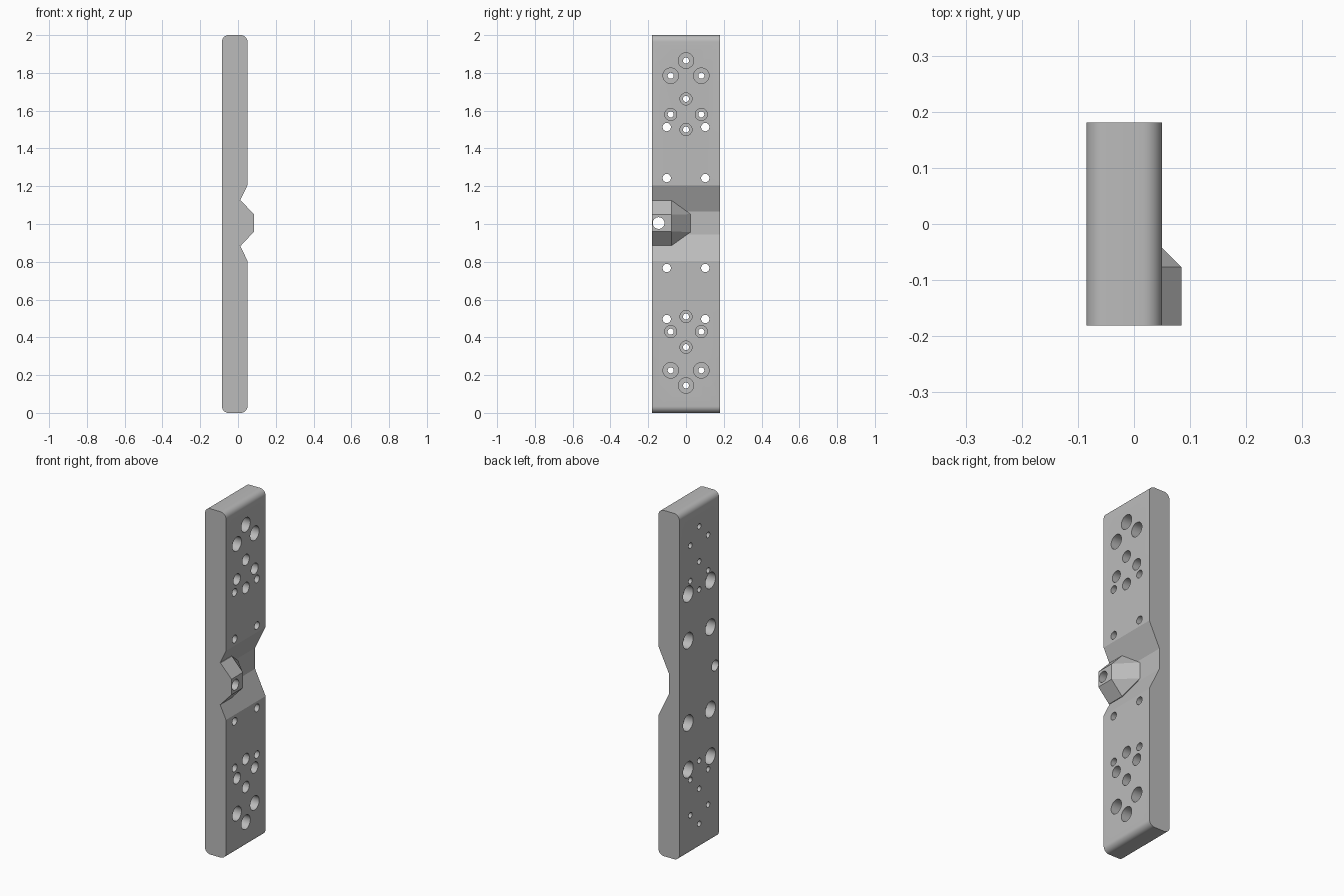
import bpy, bmesh, math
from mathutils import Matrix

if "Cube" in bpy.data.objects:
    bpy.data.objects.remove(bpy.data.objects["Cube"], do_unlink=True)

BACK, FACE, FLOOR = -0.085, 0.05, -0.0175   # x of the back, face and notch floor
HALF_W, MID_Z, HEIGHT, ROUND = 0.181, 1.005, 2.0, 0.035

grey = bpy.data.materials.new("plain grey")
grey.use_nodes = True
colour = (0.5, 0.5, 0.5, 1)
grey.diffuse_color = colour
grey.node_tree.nodes["Principled BSDF"].inputs["Base Color"].default_value = colour


def make_object(name, bm):
    bmesh.ops.recalc_face_normals(bm, faces=bm.faces)
    mesh = bpy.data.meshes.new(name)
    bm.to_mesh(mesh)
    bm.free()
    mesh.materials.append(grey)
    obj = bpy.data.objects.new(name, mesh)
    bpy.context.collection.objects.link(obj)
    return obj


def corner(x, z, start):
    """Quarter-circle points around a rounded corner."""
    steps = 8
    return [(x + ROUND * math.cos(a), z + ROUND * math.sin(a))
            for a in (start + math.pi / 2 * i / steps for i in range(steps + 1))]


# Long plate: rounded profile with a notch, extruded across the width
low, high = ROUND, HEIGHT - ROUND
profile = corner(FACE - ROUND, low, -math.pi / 2)
profile += [(FACE, MID_Z - 0.2), (FLOOR, MID_Z - 0.06),
            (FLOOR, MID_Z + 0.06), (FACE, MID_Z + 0.2)]
profile += corner(FACE - ROUND, high, 0)
profile += corner(BACK + ROUND, high, math.pi / 2)
profile += corner(BACK + ROUND, low, math.pi)
bm = bmesh.new()
face = bm.faces.new([bm.verts.new((x, -HALF_W, z)) for x, z in profile])
side = bmesh.ops.extrude_face_region(bm, geom=[face])["geom"]
bmesh.ops.translate(bm, vec=(0, 2 * HALF_W, 0),
                    verts=[v for v in side if isinstance(v, bmesh.types.BMVert)])
plate = make_object("drilled_plate", bm)

# Faceted boss in the notch, bedded into the plate
bm = bmesh.new()
for s in (-1, 1):
    for y in (-HALF_W, -0.077):
        bm.verts.new((0.085, y, MID_Z + s * 0.045))
        bm.verts.new((0.015, y, MID_Z + s * 0.12))
        bm.verts.new((-0.05, y, MID_Z + s * 0.12))
    bm.verts.new((FLOOR, 0.025, MID_Z + s * 0.047))
    bm.verts.new((-0.05, 0.025, MID_Z + s * 0.047))
bmesh.ops.convex_hull(bm, input=bm.verts)
boss = make_object("boss_helper", bm)


# Drills: cylinders along x
def drill(bm, y, z, radius, x0, x1):
    place = Matrix.Translation(((x0 + x1) / 2, y, z)) @ Matrix.Rotation(math.pi / 2, 4, 'Y')
    bmesh.ops.create_cone(bm, cap_ends=True, segments=32, radius1=radius,
                          radius2=radius, depth=x1 - x0, matrix=place)


# Distances of the holes from the middle: (y, z)
large = [(0, 0.86), (0.081, 0.78), (-0.081, 0.78)]
small = [(0, 0.657), (0.081, 0.575), (-0.081, 0.575), (0, 0.495)]
bolts = [(y, z) for y in (-0.102, 0.102) for z in (0.238, 0.508)]

bores, pockets = bmesh.new(), bmesh.new()
drill(bores, -0.145, MID_Z, 0.031, -0.2, 0.2)
for s in (-1, 1):
    for y, z in large + small:
        drill(bores, y, MID_Z + s * z, 0.016, -0.2, 0.2)
    for y, z in bolts:
        drill(bores, y, MID_Z + s * z, 0.022, -0.2, 0.2)
        drill(pockets, y, MID_Z + s * z, 0.046, -0.2, BACK + 0.055)
    for group, radius in ((large, 0.041), (small, 0.032)):
        for y, z in group:
            drill(pockets, y, MID_Z + s * z, radius, FACE - 0.07, 0.2)

# Join the boss, then cut the holes and their counterbores
helpers = [(boss, 'UNION'), (make_object("bore_cutter", bores), 'DIFFERENCE'),
           (make_object("pocket_cutter", pockets), 'DIFFERENCE')]
for helper, operation in helpers:
    mod = plate.modifiers.new(helper.name, 'BOOLEAN')
    mod.object, mod.operation, mod.solver = helper, operation, 'EXACT'

bpy.context.view_layer.update()
graph = bpy.context.evaluated_depsgraph_get()
result = bpy.data.meshes.new_from_object(plate.evaluated_get(graph))
plate.modifiers.clear()
plate.data = result
for helper, _ in helpers:
    bpy.data.objects.remove(helper, do_unlink=True)

# Smooth rounds and bores, crisp edges
bpy.ops.object.select_all(action='DESELECT')
plate.select_set(True)
bpy.context.view_layer.objects.active = plate
bpy.ops.object.shade_smooth_by_angle(angle=math.radians(22))
